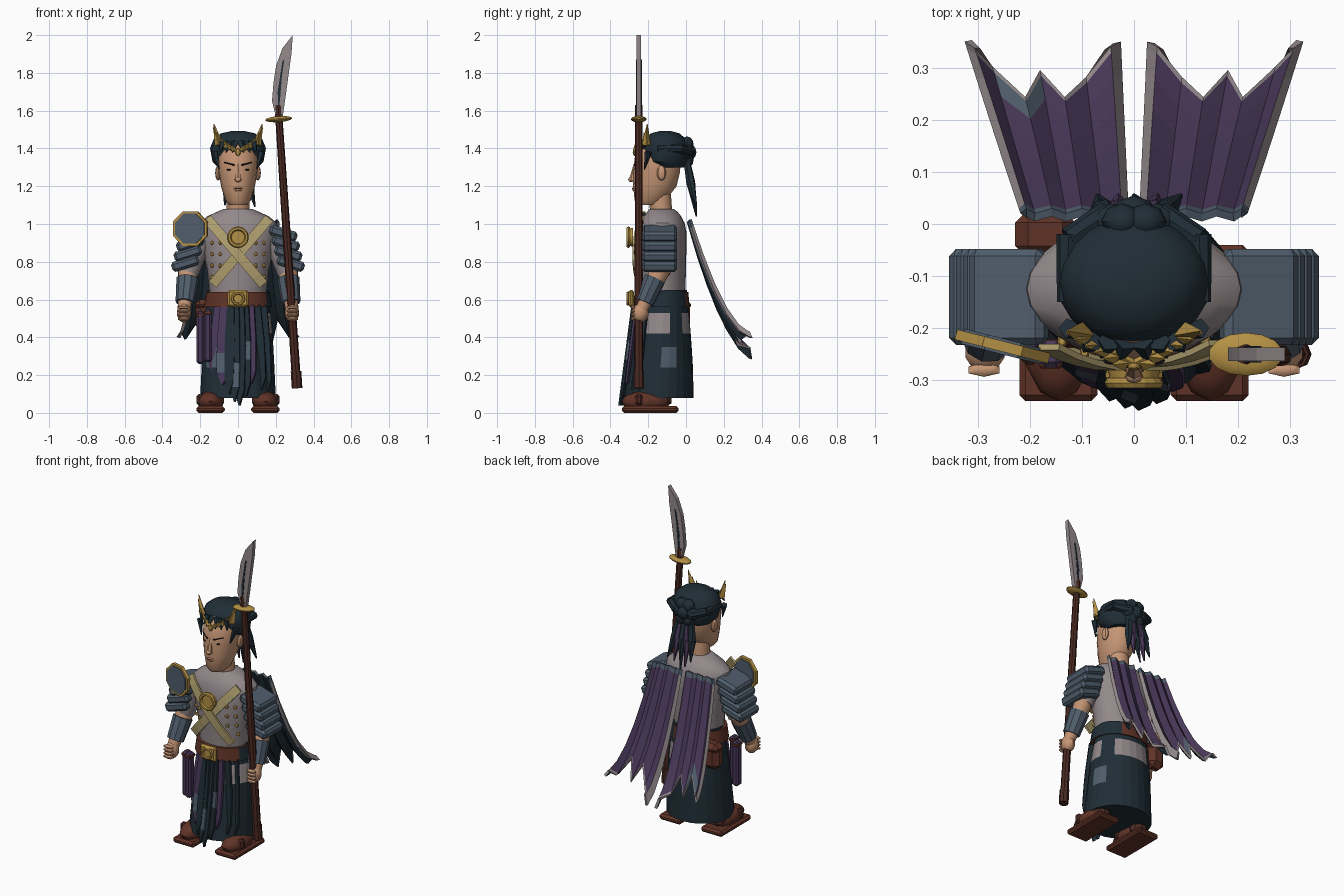
import bpy, bmesh, math
from math import sin, cos, pi, sqrt
from mathutils import Vector, Matrix

cube = bpy.data.objects.get("Cube")
if cube:
    bpy.data.objects.remove(cube)


def material(name, code):
    lin = [(int(code[i:i + 2], 16) / 255) ** 2.2 for i in (0, 2, 4)] + [1]
    m = bpy.data.materials.new(name)
    m.use_nodes = True
    m.diffuse_color = lin
    m.node_tree.nodes["Principled BSDF"].inputs["Base Color"].default_value = lin
    return m


TEAL = material("dark teal", "253139")
PURPLE = material("purple", "4b3b5a")
BLUE = material("steel blue", "515e6c")
GREY = material("warm grey", "92888a")
SKIN = material("skin", "c49474")
BROWN = material("leather brown", "60362b")
WOOD = material("dark wood", "4c2d27")
GOLD = material("gold", "b28f46")
TAN = material("strap tan", "b0a070")
BLACK = material("black", "1c1a1c")
smooth = []


def finish(bm, name, *mats, soft=False, fix=True):
    if fix:
        bmesh.ops.recalc_face_normals(bm, faces=bm.faces)
    me = bpy.data.meshes.new(name)
    bm.to_mesh(me)
    bm.free()
    for m in mats:
        me.materials.append(m)
    ob = bpy.data.objects.new(name, me)
    bpy.context.collection.objects.link(ob)
    if soft:
        smooth.append(ob)
    return ob


def loft(name, rings, n, *mats, soft=True, rule=None):
    """Stack of ellipses: (z, centre y, x radius, y radius)."""
    bm = bmesh.new()
    loops = [[bm.verts.new((rx * cos(2 * pi * k / n), cy + ry * sin(2 * pi * k / n), z))
              for k in range(n)] for z, cy, rx, ry in rings]
    for a, b in zip(loops, loops[1:]):
        for k in range(n):
            j = (k + 1) % n
            bm.faces.new((a[k], a[j], b[j], b[k]))
    bm.faces.new(loops[0])
    bm.faces.new(loops[-1])
    if rule:
        for f in bm.faces:
            f.material_index = rule(f.calc_center_median())
    return finish(bm, name, *mats, soft=soft)


def tube(name, p, q, r0, r1, mat, n=8):
    p, q = Vector(p), Vector(q)
    d = q - p
    mx = Matrix.Translation((p + q) / 2) @ d.to_track_quat('Z', 'Y').to_matrix().to_4x4()
    bm = bmesh.new()
    bmesh.ops.create_cone(bm, cap_ends=True, segments=n, radius1=r0, radius2=r1,
                          depth=d.length, matrix=mx)
    return finish(bm, name, mat, soft=n > 6)


def ball(name, c, size, mat, n=10):
    bm = bmesh.new()
    bmesh.ops.create_uvsphere(bm, u_segments=n, v_segments=n // 2 + 2, radius=1,
                              matrix=Matrix.Translation(c) @ Matrix.Diagonal((*size, 1)))
    return finish(bm, name, mat, soft=True)


def box(name, c, size, mat, bevel=0.01, rot=(0, 0, 0)):
    bm = bmesh.new()
    bmesh.ops.create_cube(bm, size=1, matrix=Matrix.Diagonal((*size, 1)))
    bmesh.ops.bevel(bm, geom=bm.edges[:], offset=bevel, segments=1, affect='EDGES')
    ob = finish(bm, name, mat)
    ob.location, ob.rotation_euler = c, rot
    return ob


def plate(name, outline, y, depth, mat):
    """Front-facing outline in x, z with thickness in y."""
    bm = bmesh.new()
    f = bm.faces.new([bm.verts.new((x, y, z)) for x, z in outline])
    r = bmesh.ops.extrude_face_region(bm, geom=[f])
    bmesh.ops.translate(bm, vec=(0, depth, 0),
                        verts=[v for v in r["geom"] if isinstance(v, bmesh.types.BMVert)])
    return finish(bm, name, mat)


def ribbon(name, rows, *mats, rule=None):
    """Strip through pairs of edge points."""
    bm = bmesh.new()
    vs = [[bm.verts.new(p) for p in row] for row in rows]
    for k, (a, b) in enumerate(zip(vs, vs[1:])):
        f = bm.faces.new((a[0], a[1], b[1], b[0]))
        f.material_index = int(rule is not None and k == rule)
    ob = finish(bm, name, *mats)
    ob.modifiers.new("thickness", 'SOLIDIFY').thickness = .012


def ring(name, c, r, minor, mat, n=16):
    bpy.ops.mesh.primitive_torus_add(major_segments=n, minor_segments=6, major_radius=r,
                                     minor_radius=minor, location=c, rotation=(pi / 2, 0, 0))
    ob = bpy.context.object
    ob.name = name
    ob.data.materials.append(mat)


# Skirt with patches, belt, shirt, neck
def skirt_patch(c):
    if 0.41 < c.z < 0.54 and (c.y > -0.02 or (c.x > 0.1 and c.y < -0.1)) and c.x > -0.1:
        return 1
    side = c.x > 0.12 and -0.13 < c.y < -0.04 and 0.22 < c.z < 0.36
    front = -.17 < c.x < -.1 and c.y < -.2 and .22 < c.z < .36
    return 2 if side or front else 0


loft("skirt", [(.08, -.145, .2, .185), (.24, -.135, .193, .172), (.35, -.128, .187, .158),
               (.42, -.125, .183, .15), (.53, -.118, .172, .134), (.65, -.11, .16, .115)],
     24, TEAL, GREY, BLUE, soft=False, rule=skirt_patch)
loft("belt", [(.56, -.13, .18, .15), (.64, -.13, .168, .142)], 24, BROWN, TEAL,
     rule=lambda c: int(c.x > .1 and c.y > -.2))
loft("shirt", [(.62, -.13, .15, .125), (.75, -.13, .162, .13), (.88, -.13, .19, .132),
               (.96, -.125, .21, .127), (1.005, -.125, .205, .118), (1.04, -.125, .165, .1),
               (1.065, -.125, .11, .08), (1.08, -.13, .075, .065)], 24, GREY)
loft("neck", [(1.05, -.13, .062, .058), (1.16, -.14, .06, .06)], 16, SKIN)

# Head and face
loft("head", [(1.1, -.2, .045, .058), (1.125, -.19, .068, .082), (1.2, -.165, .09, .115),
              (1.28, -.155, .103, .124), (1.35, -.15, .106, .122), (1.41, -.14, .09, .105),
              (1.45, -.13, .06, .08)], 20, SKIN)
tube("nose", (0, -.285, 1.228), (0, -.268, 1.32), .018, .008, SKIN, 6)
ball("nose_tip", (0, -.292, 1.235), (.018, .014, .014), SKIN, 8)
ball("lips", (0, -.274, 1.185), (.026, .011, .012), SKIN, 8)
ball("mouth_line", (0, -.281, 1.188), (.02, .006, .003), BROWN, 8)
for s in (-1, 1):
    ball("ear", (s * .105, -.13, 1.27), (.016, .025, .04), SKIN, 8)
    tube("brow", (s * .02, -.275, 1.312), (s * .072, -.245, 1.326), .005, .003, BLACK, 6)
    ball("eye", (s * .045, -.262, 1.287), (.015, .008, .005), BLACK, 8)

# Hair, bun and tails
loft("hair", [(1.3, -.085, .105, .085), (1.33, -.1, .135, .115), (1.4, -.11, .148, .125),
              (1.45, -.11, .128, .11), (1.48, -.11, .09, .075), (1.492, -.11, .035, .03)],
     20, TEAL)
for k in range(6):
    a = k * pi / 3
    ball("bun_lobe", (.045 * cos(a), .005, 1.38 + .05 * sin(a)), (.04, .035, .04), TEAL, 8)
ball("bun_core", (0, .015, 1.38), (.045, .04, .045), TEAL, 8)
for s in (-1, 1):
    tube("side_roll", (s * .13, -.15, 1.4), (s * .125, -.02, 1.4), .018, .024, TEAL)
    tube("back_roll", (s * .125, -.03, 1.4), (s * .05, .02, 1.38), .024, .025, TEAL)
    for k in range(3):
        x = s * (.015 + .033 * k)
        tube("fringe", (x, -.225, 1.43), (x + s * .015, -.268 + .012 * k, 1.38), .022, .003, TEAL, 5)
    tube("temple_lock", (s * .125, -.2, 1.38), (s * .1, -.22, 1.29), .02, .003, TEAL, 5)
for x, end, z, m in ((-.06, -.07, 1.1, TEAL), (-.03, -.03, 1.06, PURPLE), (.01, .0, 1.04, TEAL),
                     (.035, .045, 1.08, PURPLE), (.06, .09, 1.09, TEAL)):
    tube("tail_upper", (x * .6, 0, 1.36), (x, .025, 1.22), .016, .024, m, 6)
    tube("tail_lower", (x, .025, 1.22), (end, .055, z), .024, .004, m, 6)

# Crown of leaves
for s in (-1, 1):
    tube("crown_band", (0, -.268, 1.385), (s * .12, -.205, 1.43), .009, .009, GOLD, 6)
    for k in range(6):
        u = k / 5
        x, y, z = s * (.02 + .09 * u), -.268 + .06 * u, 1.39 + .04 * u
        tube("crown_leaf", (x, y, z), (x + s * .02, y - .002, z + .03 + .05 * u * u),
             .013, .002, GOLD, 4)
    tube("crown_wing", (s * .1, -.21, 1.42), (s * .128, -.205, 1.53), .024, .002, GOLD, 4)
ball("crown_gem", (0, -.272, 1.38), (.014, .01, .02), GOLD, 8)


# Cross straps, medallion, buttons, buckle
def chest(x):
    return -.125 - .155 * sqrt(max(0, 1 - (x / .24) ** 2))


for s in (-1, 1):
    rows = []
    for k in range(9):
        u = k / 8
        x, z = s * (-.165 + .3 * u), 1.03 - .35 * u
        rows.append([(x + d * s * .02, chest(x) - .004 * s, z + d * .017) for d in (-1, 1)])
    ribbon("cross_strap", rows, TAN)
    for col in (.095, .138):
        for z in (.72, .78, .84, .9):
            wide = .162 + .028 * (z - .75) / .13
            ball("button", (s * col, -.134 - .13 * sqrt(1 - (col / wide) ** 2), z),
                 (.011, .012, .011), GOLD, 6)
tube("medallion", (0, -.28, .93), (0, -.305, .93), .05, .045, GOLD, 12)
ring("medallion_rim", (0, -.305, .93), .046, .011, GOLD)
box("buckle", (0, -.29, .605), (.11, .03, .09), GOLD)
ring("buckle_ring", (0, -.307, .605), .03, .008, GOLD, 12)

# Hanging strips over the skirt front, some with a blue patch
for x0, x1, z, w, m, patch in (
        (-.105, -.13, .2, .03, PURPLE, None), (-.07, -.085, .15, .034, PURPLE, 2),
        (-.04, -.05, .1, .026, TEAL, None), (-.015, -.02, .06, .026, TEAL, 2),
        (.012, .005, .04, .028, TEAL, None), (.035, .04, .09, .028, TEAL, 1),
        (.065, .07, .16, .026, PURPLE, None), (.095, .12, .12, .032, TEAL, None),
        (.13, .15, .1, .03, TEAL, None)):
    rows = []
    for u, k in ((0, .7), (.4, 1), (.6, 1), (.85, .9), (1, .1)):
        x, h = x0 + (x1 - x0) * u, .57 + (z - .57) * u
        y = -.272 - .13 * (.57 - h) + .06 * (x / .12) ** 2
        rows.append([(x - w * k, y, h), (x + w * k, y - .018, h)])
    ribbon("front_strip", rows, m, BLUE, rule=patch)

# Scroll cases and pouch
for x, y, z in ((-.16, -.25, .27), (-.2, -.22, .26)):
    box("scroll_case", (x, y, z + .14), (.04, .05, .28), PURPLE)
    box("scroll_cap", (x, y, z + .26), (.044, .054, .02), BROWN, .004)
box("pouch", (-.17, -.025, .51), (.11, .09, .15), BROWN, .03)
box("pouch_flap", (-.17, -.02, .57), (.116, .095, .06), BROWN, .025)

# Arms, layered shoulder guards, shoes
for s in (-1, 1):
    tube("sleeve", (s * .2, -.13, .92), (s * .265, -.14, .74), .065, .058, GREY, 12)
    tube("forearm", (s * .262, -.13, .77), (s * .285, -.235, .55), .056, .035, SKIN, 12)
    tube("bracer", (s * .267, -.165, .71), (s * .281, -.22, .585), .059, .05, BLUE, 10)
    ball("hand", (s * .286, -.243, .53), (.04, .045, .052), SKIN, 10)
    for k in range(4):
        ball("finger", (s * .288, -.28, .56 - .021 * k), (.036, .014, .011), SKIN, 6)
    for k in range(4):
        box("shoulder_plate", (s * (.24 + .013 * k), -.14, .95 - .053 * k), (.15, .185, .055),
            BLUE, .014, (0, s * .3, 0))
    box("sole", (s * .145, -.19, .018), (.15, .3, .036), BROWN, .012)
    ball("shoe", (s * .145, -.21, .06), (.07, .13, .055), BROWN, 12)
    tube("ankle", (s * .14, -.13, .05), (s * .13, -.13, .16), .055, .055, WOOD, 10)
    box("sandal_strap", (s * .147, -.25, .07), (.145, .04, .06), WOOD, .012)

# Gold-rimmed shoulder disc
octagon = [(cos(a), .98 + sin(a)) for a in (pi / 8 + k * pi / 4 for k in range(8))]
for name, r, y, depth, m in (("shoulder_disc_rim", .1, -.01, .02, GOLD),
                             ("shoulder_disc", .086, -.015, .03, BLUE)):
    ob = plate(name, [(x * r, .975 + (z - .98) * r) for x, z in octagon], y, depth, m)
    ob.location, ob.rotation_euler = (-.252, -.235, 0), (0, 0, -.25)

# Split cape: each column is top x, bottom x, length
COLS = ((.01, .025, 1), (.024, .045, .97), (.06, .1, .8), (.1, .15, .66), (.13, .19, .84),
        (.158, .235, .66), (.19, .285, .86), (.207, .31, .96), (.218, .325, 1))
last = len(COLS) - 2
for s in (-1, 1):
    bm = bmesh.new()
    grid = []
    for i, (a, b, end) in enumerate(COLS):
        col = []
        for u in (0, .03, .2, .4, .6, .8, .96, 1):
            t = u * end
            fold = (.012 if i % 2 else -.012) * (.4 + t)
            lift = (i / last - .5) * .1 * t
            col.append(bm.verts.new((s * (a + (b - a) * t), .025 + .325 * t + fold * (1 - t),
                                     .36 + .66 * (1 - t) ** 1.7 + fold * 1.3 + lift)))
        grid.append(col)
    for i in range(last + 1):
        for j in range(7):
            q = (grid[i][j], grid[i + 1][j], grid[i + 1][j + 1], grid[i][j + 1])
            f = bm.faces.new(q if s > 0 else q[::-1])
            blue = (s < 0 and i in (4, 5) and j == 5) or j == 0
            f.material_index = 2 if blue else int(i in (0, last) or j == 6)
    ob = finish(bm, "cape_panel", PURPLE, GREY, BLUE, TEAL, TEAL, TEAL, fix=False)
    sol = ob.modifiers.new("lining", 'SOLIDIFY')
    sol.thickness, sol.material_offset = .016, 3

# Polearm
tube("pole", (.312, -.25, .13), (.212, -.25, 1.63), .024, .019, WOOD, 8)
tube("pole_foot", (.313, -.25, .13), (.307, -.25, .22), .028, .028, WOOD, 8)
guard = ball("guard", (0, 0, 0), (.073, .042, .016), GOLD, 14)
guard.location, guard.rotation_euler = (.215, -.25, 1.555), (0, -.07, 0)
plate("blade", [(.2, 1.57), (.18, 1.65), (.188, 1.75), (.202, 1.84), (.235, 1.93), (.29, 2),
                (.283, 1.9), (.265, 1.77), (.25, 1.66), (.237, 1.57)], -.263, .026, GREY)
plate("blade_groove", [(.213, 1.6), (.21, 1.7), (.235, 1.86), (.245, 1.87), (.232, 1.78),
                       (.222, 1.65)], -.266, .032, TEAL)

bpy.ops.object.select_all(action='DESELECT')
for ob in smooth:
    ob.select_set(True)
bpy.context.view_layer.objects.active = smooth[0]
bpy.ops.object.shade_smooth_by_angle(angle=math.radians(35))
